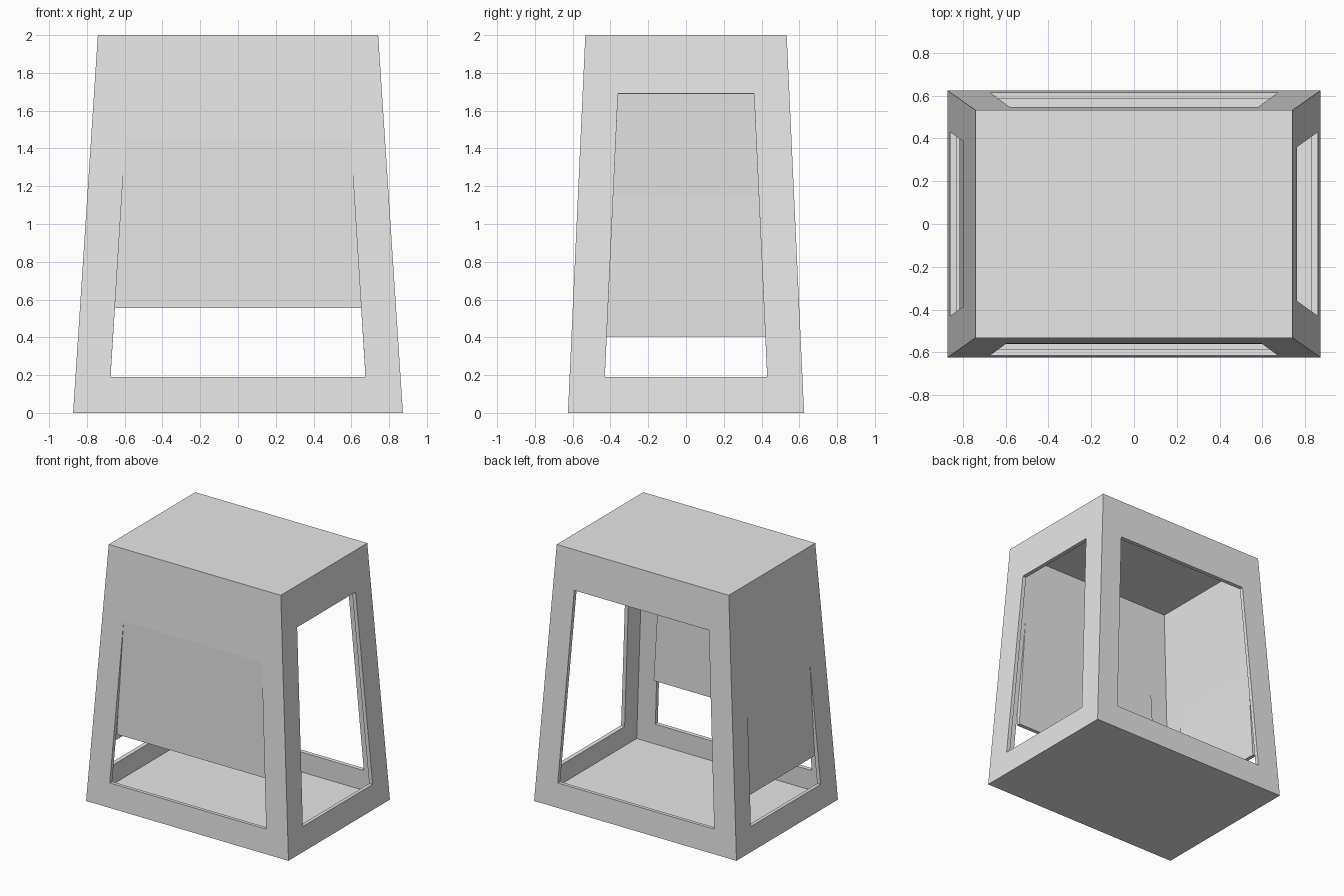
import bpy
import bmesh
from mathutils import Vector

if "Cube" in bpy.data.objects:
    bpy.data.objects.remove(bpy.data.objects["Cube"])

HEIGHT, SILL, WALL = 2.0, 0.19, 0.03
BASE, TOP = Vector((0.873, 0.625)), Vector((0.742, 0.533))

grey = bpy.data.materials.new("light_grey")
grey.use_nodes = True
grey.diffuse_color = (0.8, 0.8, 0.8, 1)
grey.node_tree.nodes["Principled BSDF"].inputs["Base Color"].default_value = (0.8, 0.8, 0.8, 1)


def half(axis, z):
    """Half extent of the tapered body at height z."""
    return BASE[axis] + (TOP[axis] - BASE[axis]) * z / HEIGHT


def on_side(side, across, z, inset=0.0):
    """Point on a sloping side; side = (axis, sign), across runs left to right from outside."""
    axis, sign = side
    d = sign * (half(axis, z) - inset)
    return Vector((d, sign * across, z)) if axis == 0 else Vector((-sign * across, d, z))


def opening(side, z):
    """Half width of the tapered opening at height z."""
    if side[0] == 1:
        return 0.675 - 0.0627 * (z - SILL)
    return 0.43 - 0.0467 * (z - SILL)


def rectangle(side, width, low, high, low_inset=0.0):
    return [on_side(side, -width(low), low, low_inset), on_side(side, width(low), low, low_inset),
            on_side(side, width(high), high), on_side(side, -width(high), high)]


def shell(name, faces):
    """Join faces into one sheet and thicken it inward."""
    bm = bmesh.new()
    for pts in faces:
        bm.faces.new([bm.verts.new(p) for p in pts])
    bmesh.ops.remove_doubles(bm, verts=bm.verts, dist=0.0005)
    mesh = bpy.data.meshes.new(name)
    bm.to_mesh(mesh)
    bm.free()
    mesh.materials.append(grey)
    ob = bpy.data.objects.new(name, mesh)
    bpy.context.collection.objects.link(ob)
    mod = ob.modifiers.new("thickness", "SOLIDIFY")
    mod.thickness = WALL
    mod.offset = -1
    mod.use_even_offset = True


FRONT, BACK, RIGHT, LEFT = (1, -1), (1, 1), (0, -1), (0, 1)
opening_top = {FRONT: 1.45, BACK: 1.69, RIGHT: 1.15, LEFT: 1.69}

# Body: four framed sides, floor and roof
body = []
for side, top in opening_top.items():
    outer = rectangle(side, lambda z: half(1 - side[0], z), 0, HEIGHT)
    inner = rectangle(side, lambda z: opening(side, z), SILL, top)
    for i in range(4):
        j = (i + 1) % 4
        body.append([outer[i], outer[j], inner[j], inner[i]])
for z, order in ((0, -1), (HEIGHT, 1)):
    x, y = half(0, z), half(1, z)
    corners = [Vector((-x, -y, z)), Vector((x, -y, z)), Vector((x, y, z)), Vector((-x, y, z))]
    body.append(corners[::order])
shell("body_shell", body)

# Panels leaning inward over the upper part of two openings
for name, side, bottom, inset in (("front_panel", FRONT, 0.555, 0.037),
                                  ("right_panel", RIGHT, 0.405, 0.03)):
    shell(name, [rectangle(side, lambda z: opening(side, z), bottom, opening_top[side], inset)])
